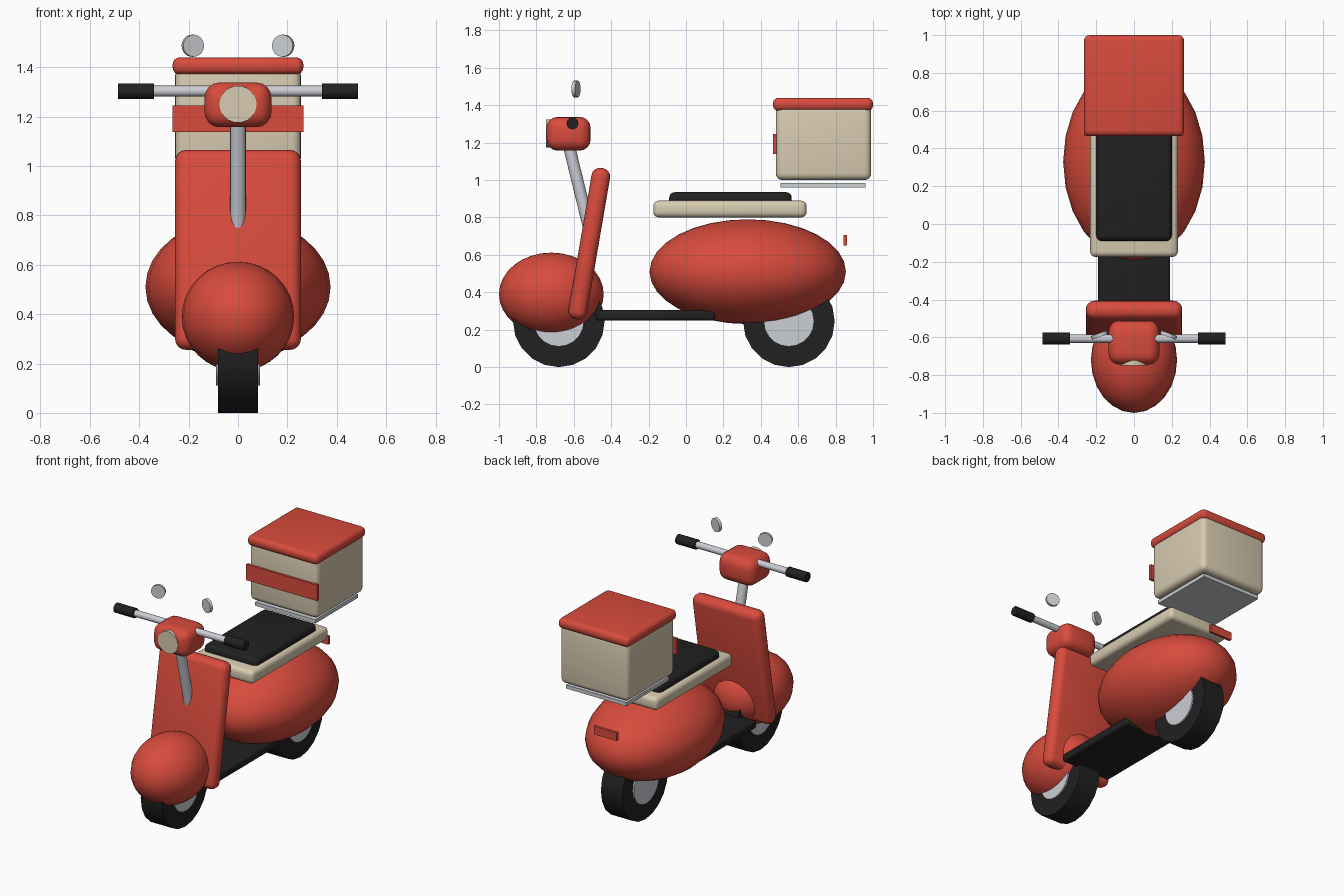
import bpy
from math import radians, atan2
from mathutils import Vector

cube = bpy.data.objects.get("Cube")
if cube:
    bpy.data.objects.remove(cube, do_unlink=True)


def material(name, rgb):
    m = bpy.data.materials.new(name)
    m.use_nodes = True
    m.diffuse_color = (*rgb, 1)
    m.node_tree.nodes["Principled BSDF"].inputs["Base Color"].default_value = (*rgb, 1)
    return m


red = material("red paint", (0.69, 0.07, 0.046))
cream = material("cream", (0.69, 0.6, 0.44))
black = material("black rubber", (0.015, 0.015, 0.015))
metal = material("pale metal", (0.6, 0.62, 0.66))


def finish(name, mat, smooth=True):
    obj = bpy.context.object
    obj.name = obj.data.name = name
    obj.data.materials.append(mat)
    if smooth:
        bpy.ops.object.shade_smooth_by_angle(angle=radians(35))
    return obj


def box(name, mat, x, y, z, bevel=0, tilt=0):
    """Box from half width x and (low, high) ranges in y and z."""
    bpy.ops.mesh.primitive_cube_add(size=1, location=(0, sum(y) / 2, sum(z) / 2))
    obj = bpy.context.object
    obj.scale = (2 * x, y[1] - y[0], z[1] - z[0])
    bpy.ops.object.transform_apply(location=False, rotation=False, scale=True)
    obj.rotation_euler.x = tilt
    if bevel:
        mod = obj.modifiers.new("rounded edges", "BEVEL")
        mod.width, mod.segments = bevel, 4
        bpy.ops.object.modifier_apply(modifier=mod.name)
    return finish(name, mat, bool(bevel))


def rod(name, mat, a, b, radius, sides=16):
    """Cylinder running from point a to point b."""
    a, b = Vector(a), Vector(b)
    bpy.ops.mesh.primitive_cylinder_add(vertices=sides, radius=radius,
                                        depth=(b - a).length, location=(a + b) / 2)
    bpy.context.object.rotation_euler = (b - a).to_track_quat("Z", "Y").to_euler()
    return finish(name, mat)


def ellipsoid(name, mat, centre, radii):
    bpy.ops.mesh.primitive_uv_sphere_add(segments=24, ring_count=16, location=centre)
    bpy.context.object.scale = radii
    bpy.ops.object.transform_apply(location=False, rotation=False, scale=True)
    return finish(name, mat)


# Wheels
for end, y in (("front", -0.68), ("rear", 0.55)):
    for part, mat, radius, half in (("tire", black, 0.245, 0.08), ("hub", metal, 0.135, 0.09)):
        rod(f"{end}_{part}", mat, (-half, y, 0.245), (half, y, 0.245), radius, 20)

# Body shells
ellipsoid("front_fender", red, (0, -0.72, 0.39), (0.228, 0.28, 0.222))
ellipsoid("rear_body", red, (0, 0.33, 0.51), (0.375, 0.525, 0.28))
box("leg_shield", red, 0.255, (-0.567, -0.467), (0.25, 1.07), 0.045, -atan2(0.123, 0.72))
box("floor_board", black, 0.19, (-0.485, 0.155), (0.25, 0.305), 0.015)
box("tail_light", red, 0.085, (0.843, 0.862), (0.65, 0.705))

# Seat
box("seat_base", cream, 0.232, (-0.175, 0.645), (0.8, 0.89), 0.03)
box("seat_cushion", black, 0.2, (-0.09, 0.565), (0.86, 0.935), 0.03)

# Cargo box on its rack
box("rack_plate", metal, 0.225, (0.505, 0.96), (0.96, 0.985))
box("cargo_box", cream, 0.255, (0.48, 0.99), (1.0, 1.4), 0.035)
box("cargo_lid", red, 0.265, (0.465, 1.0), (1.37, 1.44), 0.03)
box("cargo_band", red, 0.265, (0.465, 0.485), (1.138, 1.245))

# Steering column and headlight
rod("steering_column", metal, (0, -0.635, 1.22), (0, -0.508, 0.7), 0.032)
box("headlight_housing", red, 0.135, (-0.745, -0.51), (1.157, 1.338), 0.06)
rod("headlight_lens", cream, (0, -0.72, 1.25), (0, -0.749, 1.25), 0.075, 24)

# Handlebar, grips and mirrors
rod("handlebar", metal, (-0.35, -0.607, 1.303), (0.35, -0.607, 1.303), 0.022)
for side, s in (("left", 1), ("right", -1)):
    rod(f"{side}_grip", black, (s * 0.34, -0.607, 1.303), (s * 0.485, -0.607, 1.303), 0.032, 12)
    centre = Vector((s * 0.183, -0.588, 1.487))
    facing = Vector((-s * 0.34, -0.94, 0)) * 0.01
    rod(f"{side}_mirror", metal, centre - facing, centre + facing, 0.045)
